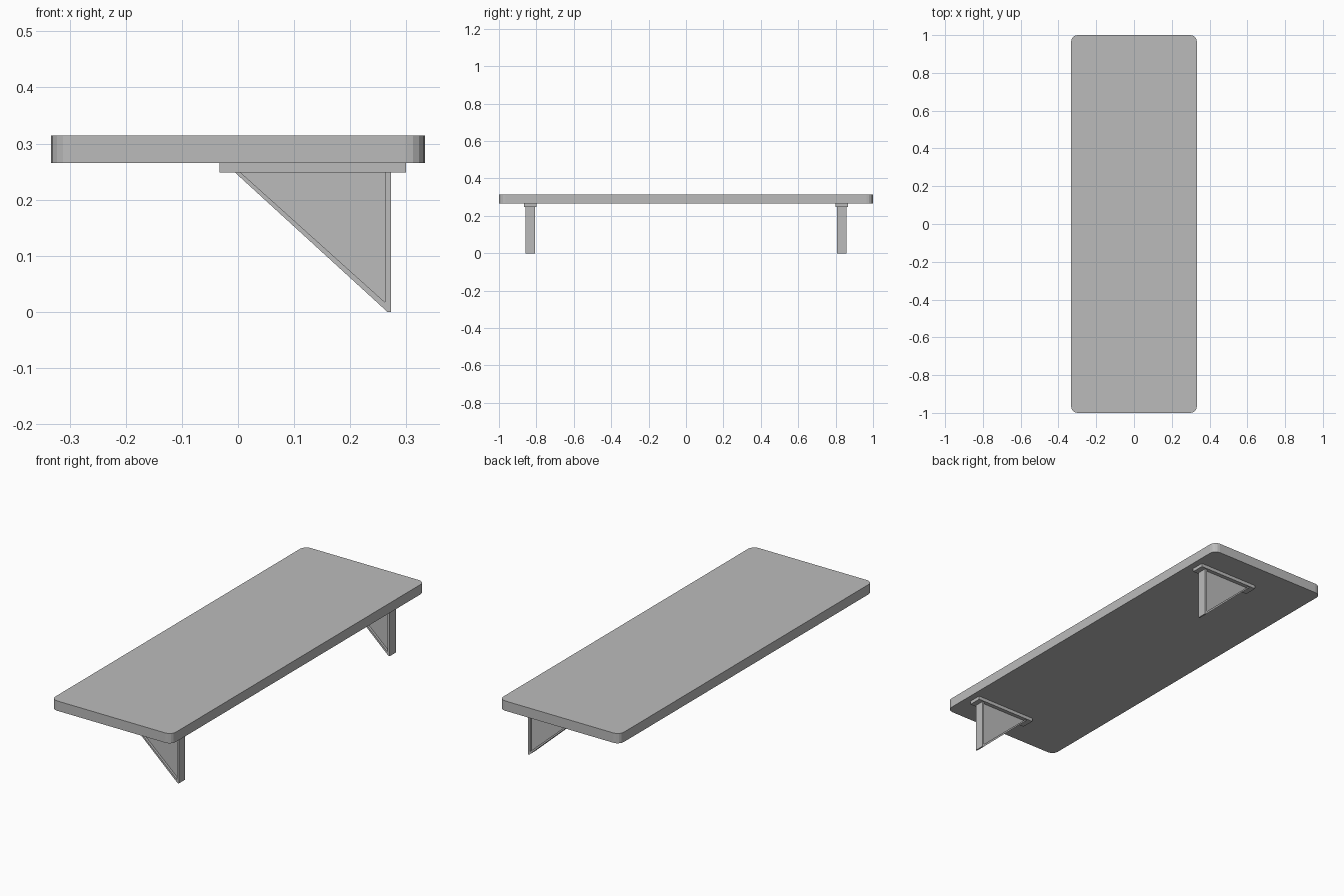
import bpy
import bmesh
from math import cos, sin, radians

cube = bpy.data.objects.get("Cube")
if cube:
    bpy.data.objects.remove(cube, do_unlink=True)

GREY = (0.5, 0.5, 0.5, 1.0)
mat = bpy.data.materials.new("plain_grey")
mat.use_nodes = True
mat.diffuse_color = GREY
mat.node_tree.nodes["Principled BSDF"].inputs["Base Color"].default_value = GREY


def finish(name, bm):
    bmesh.ops.recalc_face_normals(bm, faces=bm.faces[:])
    mesh = bpy.data.meshes.new(name)
    bm.to_mesh(mesh)
    bm.free()
    mesh.materials.append(mat)
    obj = bpy.data.objects.new(name, mesh)
    bpy.context.collection.objects.link(obj)
    return obj


def extruded(points, direction):
    """Extrude a closed outline along a direction; returns bmesh."""
    bm = bmesh.new()
    face = bm.faces.new([bm.verts.new(p) for p in points])
    geom = bmesh.ops.extrude_face_region(bm, geom=[face], use_keep_orig=True)["geom"]
    moved = [g for g in geom if isinstance(g, bmesh.types.BMVert)]
    bmesh.ops.translate(bm, verts=moved, vec=direction)
    return bm


# Board with rounded vertical corners
HALF_X, HALF_Y, RADIUS, STEPS = 0.333, 1.0, 0.034, 4
outline = []
for quarter, (sx, sy) in enumerate([(1, 1), (-1, 1), (-1, -1), (1, -1)]):
    for i in range(STEPS + 1):
        a = radians(90 * (quarter + i / STEPS))
        outline.append((sx * (HALF_X - RADIUS) + RADIUS * cos(a),
                        sy * (HALF_Y - RADIUS) + RADIUS * sin(a), 0.265))
finish("board", extruded(outline, (0, 0, 0.049)))

# Brackets: mounting plate, triangular rim and recessed web
OUTER = [(-0.005, 0.248), (0.264, 0.002), (0.266, 0), (0.273, 0), (0.273, 0.248)]
INNER = [(0.005, 0.248), (0.262, 0.017), (0.262, 0.248)]


def slab(name, profile, y, width):
    points = [(x, y - width / 2, z) for x, z in profile]
    return finish(name, extruded(points, (0, width, 0)))


for side, y in (("front", -0.832), ("back", 0.832)):
    slab(side + "_mounting_plate",
         [(-0.033, 0.248), (0.3, 0.248), (0.3, 0.265), (-0.033, 0.265)], y, 0.066)
    slab(side + "_bracket_web", INNER, y, 0.026)
    # Upright and diagonal strips form the rim around the web
    slab(side + "_bracket_upright",
         [INNER[2], INNER[1], OUTER[2], OUTER[3], OUTER[4]], y, 0.05)
    slab(side + "_bracket_brace",
         [OUTER[0], OUTER[1], OUTER[2], INNER[1], INNER[0]], y, 0.05)
